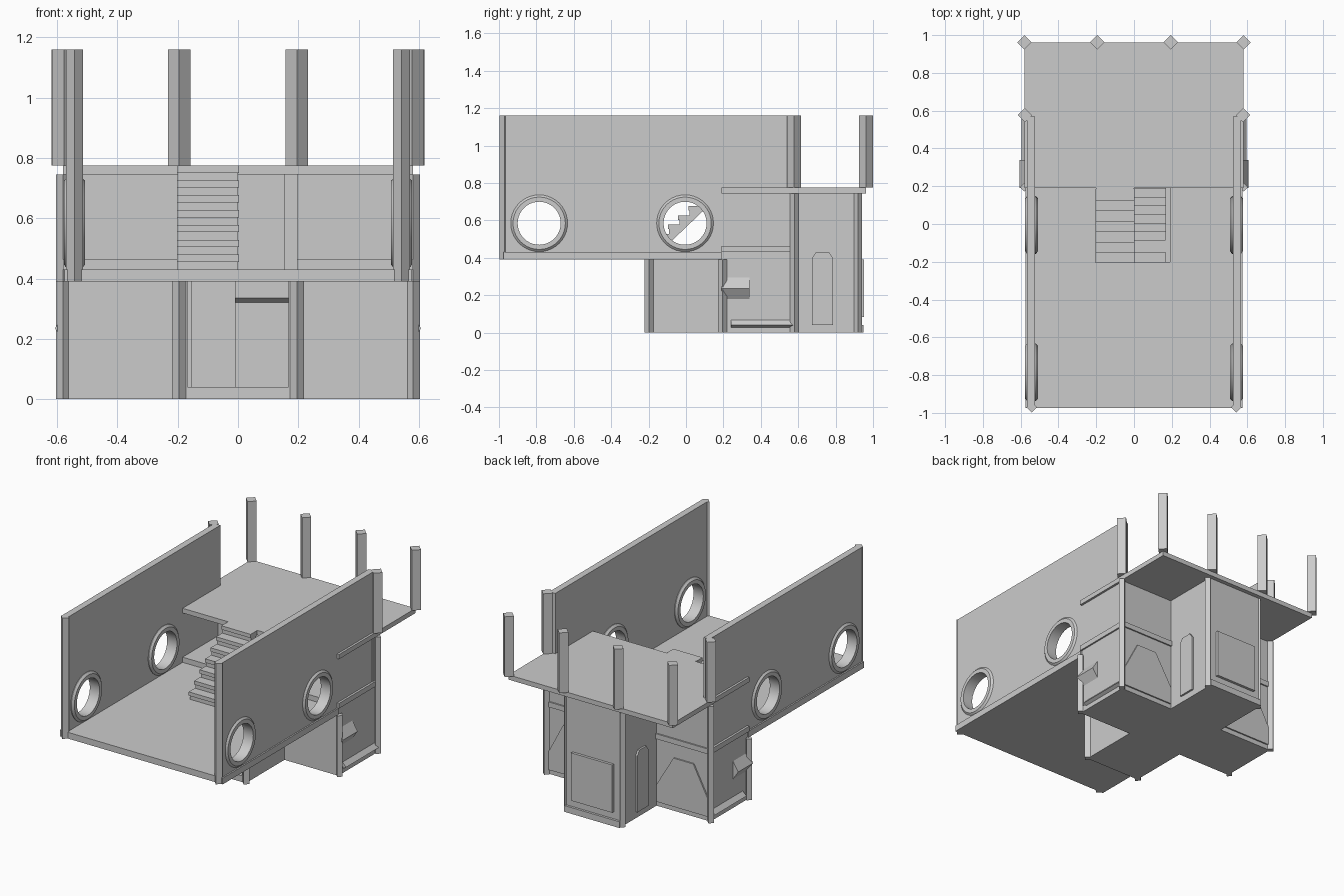
import bpy, bmesh, math

cube = bpy.data.objects.get("Cube")
if cube:
    bpy.data.objects.remove(cube, do_unlink=True)

grey = bpy.data.materials.new("plain_grey")
grey.use_nodes = True
colour = (0.6, 0.6, 0.6, 1)
grey.diffuse_color = colour
grey.node_tree.nodes["Principled BSDF"].inputs["Base Color"].default_value = colour


def finish(name, bm):
    bmesh.ops.recalc_face_normals(bm, faces=bm.faces)
    mesh = bpy.data.meshes.new(name)
    bm.to_mesh(mesh)
    bm.free()
    mesh.materials.append(grey)
    obj = bpy.data.objects.new(name, mesh)
    bpy.context.collection.objects.link(obj)
    return obj


def prism(name, points, axis, a, b):
    """Extrude a 2D outline along an axis from a to b."""
    place = {"x": lambda u, v, w: (w, u, v),
             "y": lambda u, v, w: (u, w, v),
             "z": lambda u, v, w: (u, v, w)}[axis]
    bm = bmesh.new()
    low = [bm.verts.new(place(u, v, a)) for u, v in points]
    high = [bm.verts.new(place(u, v, b)) for u, v in points]
    bm.faces.new(low)
    bm.faces.new(high)
    for i in range(len(points)):
        j = (i + 1) % len(points)
        bm.faces.new((low[i], low[j], high[j], high[i]))
    return finish(name, bm)


def box(name, x, y, z):
    (x0, x1), (y0, y1) = sorted(x), y
    return prism(name, [(x0, y0), (x1, y0), (x1, y1), (x0, y1)], "z", *z)


def post(name, x, y, r, z0, z1):
    return prism(name, [(x - r, y), (x, y - r), (x + r, y), (x, y + r)], "z", z0, z1)


def ring(name, profile, y, z, side, count=40):
    """Revolve a (radius, x) outline about a sideways axis."""
    bm = bmesh.new()
    loops = []
    for i in range(count):
        t = math.tau * i / count
        loops.append([bm.verts.new((side * x, y + r * math.cos(t), z + r * math.sin(t)))
                      for r, x in profile])
    n = len(profile)
    for i in range(count):
        p, q = loops[i], loops[(i + 1) % count]
        for k in range(n):
            m = (k + 1) % n
            bm.faces.new((p[k], p[m], q[m], q[k]))
    obj = finish(name, bm)
    bpy.ops.object.select_all(action="DESELECT")
    obj.select_set(True)
    bpy.context.view_layer.objects.active = obj
    bpy.ops.object.shade_smooth_by_angle(angle=math.radians(25))
    return obj


def cut(obj, cutter):
    mod = obj.modifiers.new("hole", "BOOLEAN")
    mod.operation = "DIFFERENCE"
    mod.solver = "EXACT"
    mod.object = cutter
    bpy.context.view_layer.objects.active = obj
    bpy.ops.object.modifier_apply(modifier=mod.name)
    bpy.data.objects.remove(cutter, do_unlink=True)


EDGE = 0.575      # half width of floors
ARM = 0.195       # half width of the centre rooms
MID, TOP = 0.43, 0.775

# Ground floor slabs in a cross
box("ground_floor_long", (-ARM, ARM), (-0.2, 0.95), (0, 0.04))
for s, side in ((1, "left"), (-1, "right")):
    box("ground_floor_" + side, (s * ARM, s * EDGE), (0.195, EDGE), (0, 0.04))

# Middle floor around the stair opening
box("middle_floor_front", (-EDGE, EDGE), (-0.975, -0.2), (0.39, MID))
box("middle_floor_stair_side", (-EDGE, 0), (-0.2, 0.19), (0.39, MID))
box("middle_floor_beside_opening", (0.19, EDGE), (-0.2, 0.19), (0.39, MID))
box("middle_floor_back", (-0.55, 0.55), (0.19, 0.56), (0.39, MID))

# Roof deck
box("roof_deck", (-0.58, 0.58), (0.19, 0.962), (0.745, TOP))
box("stair_landing", (-0.2, 0), (0.13, 0.19), (0.745, TOP))
for x in (-0.58, -ARM, ARM, 0.58):
    post("deck_post", x, 0.962, 0.038, TOP, 1.16)

window_profile = [(0.115, 0.508), (0.14, 0.508), (0.153, 0.52),
                  (0.153, 0.565), (0.14, 0.577), (0.115, 0.577)]

for s, side in ((1, "left"), (-1, "right")):
    # Tall side wall with two round windows
    wall = box("side_wall_" + side, (s * 0.524, s * 0.566), (-0.97, 0.57), (0.39, 1.16))
    for y in (-0.785, -0.005):
        hole = prism("window_cutter", [(y + 0.13 * math.cos(math.tau * i / 40),
                                        0.585 + 0.13 * math.sin(math.tau * i / 40))
                                       for i in range(40)], "x", 0.45 * s, 0.65 * s)
        hole.hide_render = True
        cut(wall, hole)
        ring("round_window_" + side, window_profile, y, 0.585, s)
    post("wall_front_post_" + side, s * 0.542, -0.97, 0.028, 0.39, 1.16)
    post("wall_back_post_" + side, s * 0.578, 0.577, 0.038, TOP, 1.16)

    # Side room walls
    box("side_room_outer_wall_" + side, (s * 0.535, s * 0.57), (0.2, 0.575), (0, MID))
    box("side_room_front_wall_" + side, (s * ARM, s * 0.57), (0.19, 0.22), (0, 0.39))
    box("side_room_back_wall_" + side, (s * ARM, s * 0.57), (0.545, EDGE), (0, 0.745))
    box("side_room_floor_" + side, (s * ARM, s * 0.58), (0.19, 0.584), (MID, 0.463))
    post("side_room_front_post_" + side, s * 0.58, 0.195, 0.023, 0, 0.39)
    post("side_room_back_post_" + side, s * 0.58, 0.58, 0.023, 0, 0.745)

    # Wedge and sloped sill outside the side room
    prism("wall_wedge_" + side, [(s * 0.56, 0.165), (s * 0.607, 0.235), (s * 0.56, 0.31)],
          "y", 0.19, 0.34)
    prism("sloped_sill_" + side, [(s * 0.56, 0.02), (s * 0.595, 0.04), (s * 0.56, 0.078)],
          "y", 0.24, 0.575)

    # Angular panel on the back of the side room
    prism("angular_panel_" + side,
          [(s * u, v) for u, v in ((0.2, 0.03), (0.565, 0.03), (0.565, 0.14),
                                   (0.46, 0.34), (0.32, 0.34), (0.2, 0.14))],
          "y", 0.57, 0.584)

    # Front and back room walls
    box("front_room_wall_" + side, (s * 0.168, s * ARM), (-0.2, 0.2), (0, 0.39))
    post("front_room_post_" + side, s * ARM, -0.198, 0.024, 0, 0.39)
    box("back_room_wall_" + side, (s * 0.155, s * ARM), (0.56, 0.92), (0, 0.745))
    post("back_room_post_" + side, s * ARM, 0.92, 0.022, 0, 0.745)
    prism("arched_door_" + side, [(0.675, 0.04), (0.785, 0.04), (0.785, 0.40), (0.765, MID),
                                  (0.695, MID), (0.675, 0.40)],
          "x", s * 0.19, s * 0.207)

# Back wall with framed panel
box("back_wall", (-ARM, ARM), (0.9, 0.935), (0, 0.745))
box("back_panel", (-0.145, 0.145), (0.93, 0.952), (0.085, 0.39))

# Upper stair, rising to the roof deck
steps = 7
run, rise = 0.055, (TOP - MID) / steps
outline = []
for i in range(steps):
    y = -0.2 + i * run
    outline += [(y, MID + i * rise), (y, MID + (i + 1) * rise)]
outline += [(0.19, TOP), (0.19, 0.745), (-0.14, MID)]
prism("upper_stair", outline, "x", -0.2, 0)
for i in range(steps):
    y, z = -0.2 + i * run, MID + (i + 1) * rise
    box("upper_stair_tread", (-0.203, 0.003), (y - 0.007, y + run), (z - 0.024, z))

# Lower stair, rising towards the front
drop = (0.39 - 0.04) / steps
outline = [(-0.13, 0.04), (-0.13, 0.32), (-0.15, 0.335), (-0.15, 0.39)]
for i in range(steps):
    y = -0.13 + (i + 1) * 0.0455
    outline += [(y, 0.39 - i * drop), (y, 0.39 - (i + 1) * drop)]
prism("lower_stair", outline, "x", -0.01, 0.168)
